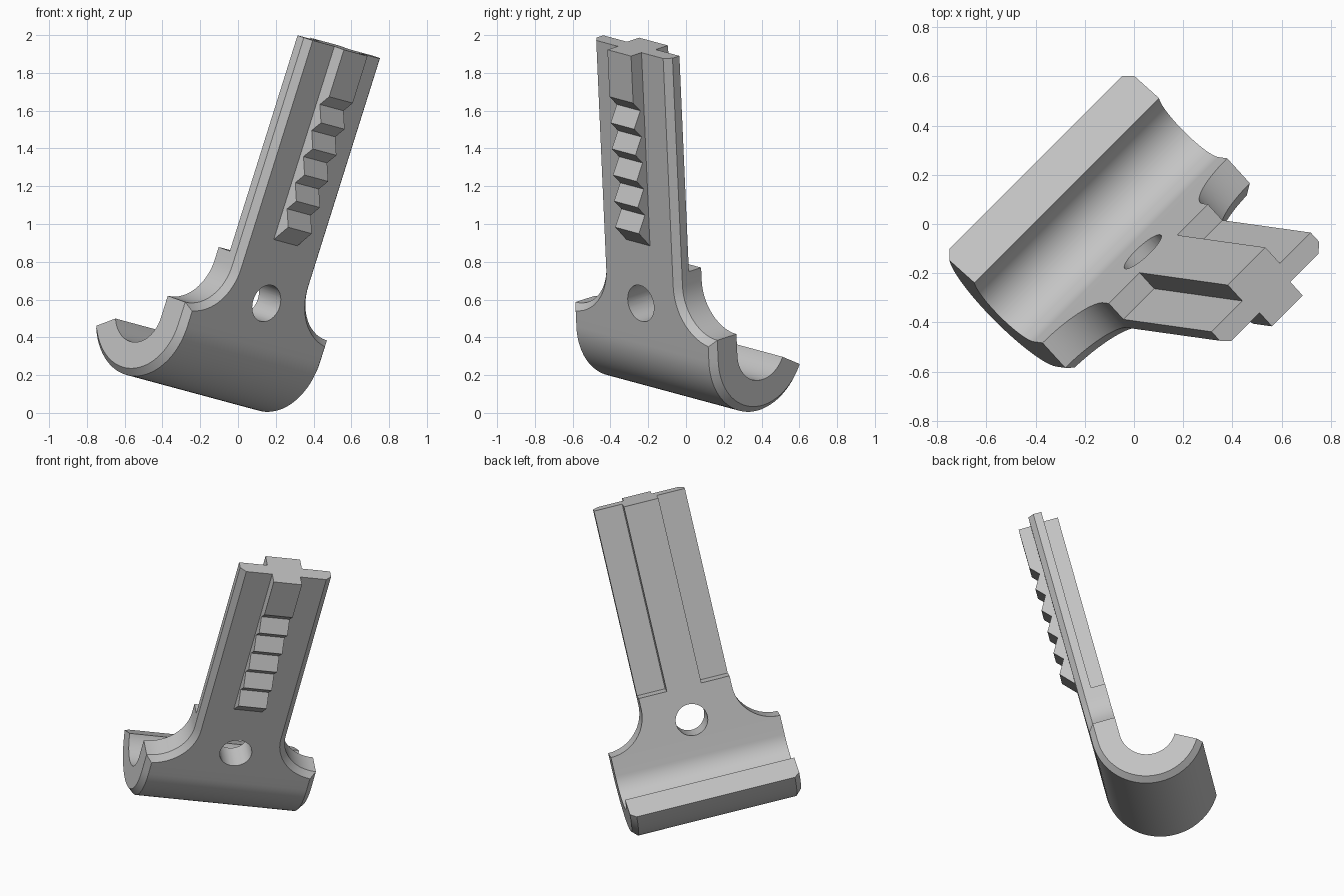
import bpy, bmesh, math
from mathutils import Matrix, Vector

cube = bpy.data.objects.get("Cube")
if cube:
    bpy.data.objects.remove(cube, do_unlink=True)

# Part frame: local x = width, local y = along the stem, local z = thickness
W = Vector((0.6946, 0.6946, -0.1876)).normalized()
U = Vector((0.3002, -0.041, 0.953))
U = (U - W * U.dot(W)).normalized()
N = W.cross(U)
MID = -0.17
FRAME = Matrix((W, U, N)).transposed().to_4x4()
FRAME.translation = W * MID

# Main dimensions
FRONT, BACK, SIDE_BACK = 0.133, -0.043, 0.047
STEM, HOOK, CHAMFER = 0.29, 0.54, 0.035
TOP, LEDGE, FILLET_TOP, FILLET = 2.018, 0.82, 0.75, 0.25
AXIS_U, AXIS_N, R_OUT, R_IN = 0.38, -0.219, 0.352, 0.176

grey = bpy.data.materials.new("plain grey")
grey.use_nodes = True
grey.diffuse_color = (0.55, 0.55, 0.55, 1)
grey.node_tree.nodes["Principled BSDF"].inputs["Base Color"].default_value = grey.diffuse_color


def make_object(name, bm):
    bmesh.ops.recalc_face_normals(bm, faces=bm.faces)
    mesh = bpy.data.meshes.new(name)
    bm.to_mesh(mesh)
    bm.free()
    mesh.materials.append(grey)
    obj = bpy.data.objects.new(name, mesh)
    bpy.context.collection.objects.link(obj)
    obj.matrix_world = FRAME
    return obj


def loft(name, rings):
    """Join a series of equal rings and cap both ends."""
    bm = bmesh.new()
    rows = [[bm.verts.new(p) for p in ring] for ring in rings]
    for a, b in zip(rows, rows[1:]):
        for i in range(len(a)):
            j = (i + 1) % len(a)
            bm.faces.new((a[i], a[j], b[j], b[i]))
    bm.faces.new(rows[0])
    bm.faces.new(rows[-1])
    bmesh.ops.dissolve_limit(bm, angle_limit=math.radians(0.3),
                             verts=bm.verts, edges=bm.edges)
    return make_object(name, bm)


def section(half, inner, side, outer, outer_half):
    """Six-sided cross-section; inner, side and outer are (along, thickness)."""
    right = [(half, *inner), (half, *side), (outer_half, *outer)]
    return right + [(-x, y, z) for x, y, z in reversed(right)]


def flat_section(half, u, outer_u, outer_half):
    return section(half, (u, BACK), (u, FRONT - CHAMFER), (outer_u, FRONT), outer_half)


# Hook body: neck, side fillets, then the curl of the hook
rings = [flat_section(STEM, LEDGE, LEDGE, STEM - CHAMFER)]
steps = 14
for i in range(steps + 1):
    t = math.pi / 2 * i / steps
    big = FILLET + CHAMFER
    rings.append(flat_section(HOOK - FILLET * math.cos(t),
                              FILLET_TOP - FILLET * math.sin(t),
                              FILLET_TOP - big * math.sin(t),
                              min(HOOK - big * math.cos(t), HOOK - CHAMFER)))
steps = 36
for i in range(steps + 1):
    a = math.radians(150) * i / steps
    inner, side, outer = [(AXIS_U - r * math.sin(a), AXIS_N + r * math.cos(a))
                          for r in (R_IN, R_OUT - CHAMFER, R_OUT)]
    rings.append(section(HOOK, inner, side, outer, HOOK - CHAMFER))
body = loft("hook_body", rings)

# Round hole through the neck
bm = bmesh.new()
bmesh.ops.create_cone(bm, cap_ends=True, segments=48, radius1=0.1, radius2=0.1, depth=0.6,
                      matrix=Matrix.Translation((0, 0.608, 0.05)))
cutter = make_object("hole_cutter", bm)
cutter.hide_render = True
cut = body.modifiers.new("hole", "BOOLEAN")
cut.operation, cut.solver, cut.object = "DIFFERENCE", "EXACT", cutter
bpy.context.view_layer.objects.active = body
bpy.ops.object.modifier_apply(modifier="hole")
bpy.data.objects.remove(cutter, do_unlink=True)

# Upper stem: chamfered plate with a wide rib on its back
half_outline = [(STEM - CHAMFER, FRONT), (STEM, FRONT - CHAMFER), (STEM, SIDE_BACK),
                (0.11, SIDE_BACK), (0.11, BACK)]
outline = half_outline + [(-x, z) for x, z in reversed(half_outline)]
stem = loft("stem", [[(x, u, z) for x, z in outline] for u in (LEDGE, TOP)])

# Toothed front rib: plain block above, five ratchet teeth below
PEAK, VALLEY, BASE, PITCH, FIRST = 0.21, 0.16, 0.12, 0.145, 1.757
profile = [(TOP, BASE), (TOP, PEAK), (FIRST, PEAK)]
for i in range(1, 6):
    peak_u = FIRST - PITCH * i
    profile += [(peak_u + PITCH - 0.055, VALLEY), (peak_u, PEAK)]
profile += [(0.945, FRONT), (0.945, BASE)]
rib = loft("toothed_rib", [[(x, u, z) for u, z in profile] for x in (-0.09, 0.09)])

# Smooth the round parts and keep the edges sharp
bpy.ops.object.select_all(action="DESELECT")
for obj in (body, stem, rib):
    obj.select_set(True)
bpy.context.view_layer.objects.active = body
bpy.ops.object.shade_smooth_by_angle(angle=math.radians(25))
